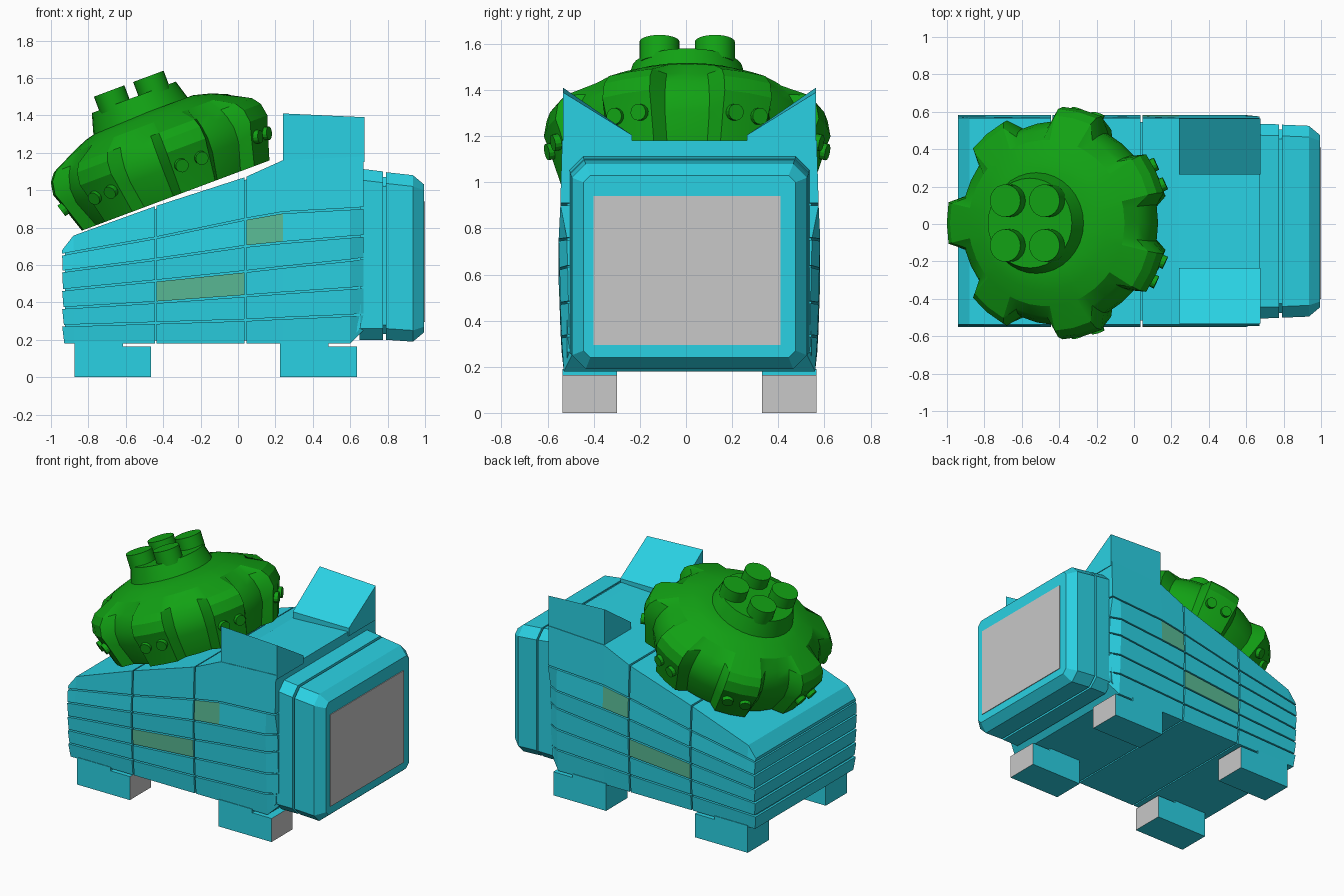
import bpy, bmesh, math
from mathutils import Matrix, Vector

if "Cube" in bpy.data.objects:
    bpy.data.objects.remove(bpy.data.objects["Cube"])

MID = 0.015  # centre line of the body in y


def material(name, rgb):
    m = bpy.data.materials.new(name)
    m.use_nodes = True
    m.diffuse_color = (*rgb, 1)
    m.node_tree.nodes["Principled BSDF"].inputs["Base Color"].default_value = (*rgb, 1)
    return m


CYAN = material("cyan", (0.023, 0.64, 0.77))
GREEN = material("shell green", (0.006, 0.36, 0.007))
GREY = material("light grey", (0.58, 0.58, 0.58))
SAGE = material("sage green", (0.10, 0.49, 0.30))


def finish(bm, name, *mats, smooth=False):
    bmesh.ops.recalc_face_normals(bm, faces=bm.faces)
    me = bpy.data.meshes.new(name)
    bm.to_mesh(me)
    bm.free()
    for m in mats:
        me.materials.append(m)
    ob = bpy.data.objects.new(name, me)
    bpy.context.collection.objects.link(ob)
    if smooth:
        bpy.ops.object.select_all(action="DESELECT")
        ob.select_set(True)
        bpy.context.view_layer.objects.active = ob
        bpy.ops.object.shade_smooth_by_angle(angle=math.radians(25))
    return ob


def loft(bm, rings, caps=True):
    """Skin a list of equal closed rings."""
    loops = [[bm.verts.new(p) for p in r] for r in rings]
    n = len(loops[0])
    faces = []
    for a, b in zip(loops, loops[1:]):
        for i in range(n):
            j = (i + 1) % n
            faces.append(bm.faces.new((a[i], a[j], b[j], b[i])))
    if caps:
        faces += [bm.faces.new(loops[0]), bm.faces.new(loops[-1])]
    return faces


def prism(name, outline, y0, y1, *mats):
    bm = bmesh.new()
    loft(bm, [[(x, y, z) for x, z in outline] for y in (y0, y1)])
    return finish(bm, name, *mats)


def interp(x, xs, ys):
    for i in range(len(xs) - 1):
        if x <= xs[i + 1] or i == len(xs) - 2:
            t = (x - xs[i]) / (xs[i + 1] - xs[i])
            return ys[i] + t * (ys[i + 1] - ys[i])


# Body: planked blocks with narrow grooves around a slightly smaller core
XS = (-0.94, -0.88, -0.44, 0.04, 0.24, 0.60, 0.67)
LINES = [
    (0.18, 0.18, 0.18, 0.18, 0.18, 0.18, 0.25),
    (0.275, 0.277, 0.29, 0.305, 0.315, 0.33, 0.335),
    (0.37, 0.373, 0.40, 0.435, 0.45, 0.475, 0.48),
    (0.465, 0.472, 0.515, 0.565, 0.588, 0.625, 0.635),
    (0.565, 0.573, 0.63, 0.70, 0.72, 0.75, 0.755),
    (0.655, 0.667, 0.745, 0.845, 0.88, 0.90, 0.905),
    (0.68, 0.757, 0.915, 1.07, 1.16, 1.177, 1.18),
]
HALF = (0.545, 0.555, 0.56, 0.563, 0.567, 0.56, 0.552)
GAP = 0.005


def section(x, row):
    """Cross-section of one plank row at x."""
    ring = []
    for k, lift in ((row, GAP), (row + 1, -GAP)):
        edge = k in (0, len(LINES) - 1)
        z = interp(x, XS, LINES[k]) + (0 if edge else lift)
        h = HALF[k] - (0.035 if x > 0.61 and k < 5 else 0)
        ring.append((z, h))
    (z0, h0), (z1, h1) = ring
    back = 0.012 * (0.66 - z0) / 0.5 if x < -0.92 else 0
    return [(x + back, MID - h0, z0), (x + back, MID + h0, z0),
            (x, MID + h1, z1), (x, MID - h1, z1)]


bm = bmesh.new()
seams = ((-0.94, -0.88, -0.44 - GAP), (-0.44 + GAP, 0.04 - GAP), (0.04 + GAP, 0.24, 0.60, 0.67))
for row in range(len(LINES) - 1):
    for col, xs in enumerate(seams):
        faces = loft(bm, [section(x, row) for x in xs])
        # coloured windows on both flanks
        if (row, col) in ((2, 1), (4, 2)):
            for f in faces:
                f.normal_update()
                if abs(f.normal.y) > 0.8 and f.calc_center_median().x < 0.24:
                    f.material_index = 1
finish(bm, "body_planks", CYAN, SAGE)

core = [(x + (0.015 if x < -0.9 else -0.015 if x > 0.6 else 0), z + 0.015) for x, z in zip(XS, LINES[0])]
core += [(x + (0.015 if x < -0.9 else -0.015 if x > 0.6 else 0), z - 0.015)
         for x, z in reversed(list(zip(XS, LINES[-1])))]
prism("body_core", core, MID - 0.53, MID + 0.53, CYAN)

# Head: chamfered box with a groove, plus a flat grey face plate


def octagon(x, h, z0, z1, c):
    pts = [(-h + c, z0), (h - c, z0), (h, z0 + c), (h, z1 - c),
           (h - c, z1), (-h + c, z1), (-h, z1 - c), (-h, z0 + c)]
    return [(x, MID + y, z) for y, z in pts]


bm = bmesh.new()
loft(bm, [octagon(*s) for s in (
    (0.65, 0.52, 0.20, 1.115, 0.06), (0.775, 0.518, 0.20, 1.10, 0.06),
    (0.775, 0.49, 0.23, 1.07, 0.05), (0.79, 0.49, 0.23, 1.07, 0.05),
    (0.79, 0.516, 0.20, 1.096, 0.06), (0.935, 0.51, 0.19, 1.08, 0.06),
    (0.995, 0.46, 0.24, 1.03, 0.03))])
finish(bm, "head", CYAN)
prism("face_plate", [(0.993, 0.295), (1.0, 0.295), (1.0, 0.94), (0.993, 0.94)], -0.40, 0.41, GREY)

# Ears and feet, mirrored about the centre line
for side, tag in ((-1, "right"), (1, "left")):
    bm = bmesh.new()
    loft(bm, [[(x, MID + side * y, z) for y, z in
               ((0.548, 1.15), (0.548, top), (0.25, 1.205), (0.25, 1.15))]
              for x, top in ((0.24, 1.41), (0.675, 1.39))])
    finish(bm, tag + "_ear", CYAN)
    for x, end in ((-0.875, "rear"), (0.225, "front")):
        outline = [(x, 0), (x + 0.41, 0), (x + 0.41, 0.165), (x + 0.26, 0.165),
                   (x + 0.26, 0.19), (x, 0.19)]
        foot = prism(f"{end}_{tag}_foot", outline,
                     MID + side * 0.315, MID + side * 0.55, CYAN, GREY)
        for p in foot.data.polygons:
            if p.normal.x > 0.9 and p.center.x > x + 0.4:
                p.material_index = 1

# Shell: seven raised plates separated by notches, tilted to lie on the back
TILT = Matrix.Translation((-0.405, 0.005, 1.19)) @ Matrix.Rotation(math.radians(-20.5), 4, "Y")
PLATE = [(0.545, -0.23), (0.60, -0.06), (0.622, 0.0), (0.61, 0.07), (0.575, 0.115)]
NOTCH = [(0.48, -0.23), (0.54, -0.08), (0.545, 0.0), (0.525, 0.07), (0.50, 0.115)]
DOME = [(0.445, 0.178), (0.36, 0.215), (0.265, 0.24)]
STEP = math.tau / 7
cut = [(-10.5, PLATE), (0, PLATE), (10.5, PLATE), (15.5, NOTCH), (25.7, NOTCH), (35.9, NOTCH)]
spokes = []
for i in range(7):
    for deg, prof in cut:
        a = math.pi + i * STEP + math.radians(deg)
        spokes.append([(r * math.cos(a), r * math.sin(a), w) for r, w in prof + DOME])
bm = bmesh.new()
loft(bm, [[s[k] for s in spokes] for k in range(len(spokes[0]))])
bm.transform(TILT)
finish(bm, "shell", GREEN, smooth=True)


def drum(name, r0, r1, depth, local, sides=24):
    """Cone section whose axis and place are given in the shell frame."""
    bm = bmesh.new()
    bmesh.ops.create_cone(bm, cap_ends=True, segments=sides, radius1=r0, radius2=r1,
                          depth=depth, matrix=TILT @ local)
    finish(bm, name, GREEN, smooth=True)


# Crown disc and four pegs on top of the shell
drum("crown_disc", 0.275, 0.24, 0.12, Matrix.Translation((-0.035, 0, 0.28)), 32)
for sx in (-1, 1):
    for sy in (-1, 1):
        drum("crown_peg", 0.087, 0.087, 0.10,
             Matrix.Translation((-0.035 + sx * 0.112, sy * 0.12, 0.368)))

# Pairs of small buttons on each raised plate
for i in range(7):
    spin = Matrix.Rotation(math.pi + i * STEP, 4, "Z")
    for s in (-1, 1):
        place = Matrix.Translation((0.582, s * 0.058, -0.085)) @ Matrix.Rotation(math.radians(106), 4, "Y")
        drum("shell_button", 0.036, 0.036, 0.06, spin @ place, 14)
